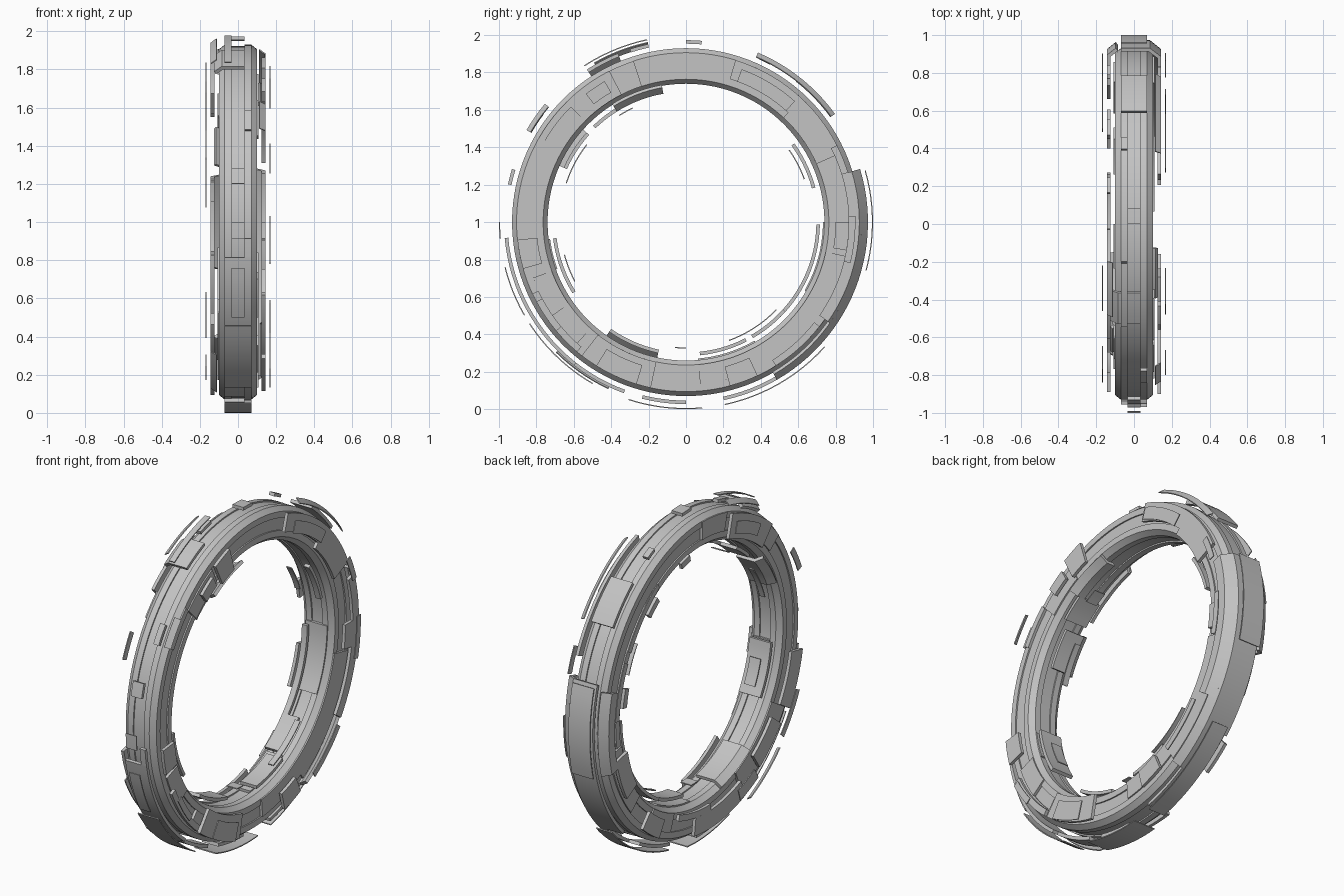
import bpy
import bmesh
import math
from mathutils import Vector

default_cube = bpy.data.objects.get("Cube")
if default_cube:
    bpy.data.objects.remove(default_cube, do_unlink=True)

# Single matte metal colour
metal = bpy.data.materials.new("plain_grey_metal")
grey = (0.55, 0.55, 0.55, 1)
metal.use_nodes = True
metal.diffuse_color = grey
metal.node_tree.nodes["Principled BSDF"].inputs["Base Color"].default_value = grey

# Ring cross-section: one quarter is mirrored into sixteen stations (x, radius)
MIDDLE = 0.835
quarter = [(0.035, 0.095), (0.07, 0.095), (0.1, 0.071), (0.1, 0.035)]
right_half = quarter + [(x, -h) for x, h in reversed(quarter)]
loop = right_half + [(-x, h) for x, h in reversed(right_half)]
loop = loop[-2:] + loop[:-2]
STATIONS = [Vector((x, MIDDLE + h)) for x, h in loop]
COUNT = len(STATIONS)


def segment_normal(i):
    t = (STATIONS[(i + 1) % COUNT] - STATIONS[i % COUNT]).normalized()
    return Vector((-t.y, t.x))


def shifted(i, first, last, offset):
    """Station moved outward: mitred inside a plate, square at its two edges."""
    a = segment_normal(max(i - 1, first))
    b = segment_normal(min(i, last - 1))
    return STATIONS[i % COUNT] + (a + b) / (1 + a.dot(b)) * offset


def sweep(bm, profile, start, end, step):
    """Sweep a closed profile around the ring axis between two angles."""
    full = end - start >= 360
    parts = max(2, math.ceil((end - start) / step))
    rows = []
    for k in range(parts if full else parts + 1):
        a = math.radians(start + (end - start) * k / parts)
        rows.append([bm.verts.new((p.x, p.y * math.cos(a), 1 + p.y * math.sin(a)))
                     for p in profile])
    n = len(profile)
    for k in range(parts):
        one, two = rows[k], rows[(k + 1) % len(rows)]
        for j in range(n):
            m = (j + 1) % n
            bm.faces.new((one[j], one[m], two[m], two[j]))
    if not full:
        bm.faces.new(rows[0])
        bm.faces.new(rows[-1])


def finish(bm, name):
    bmesh.ops.recalc_face_normals(bm, faces=bm.faces[:])
    mesh = bpy.data.meshes.new(name)
    bm.to_mesh(mesh)
    bm.free()
    mesh.materials.append(metal)
    obj = bpy.data.objects.new(name, mesh)
    bpy.context.collection.objects.link(obj)
    bpy.ops.object.select_all(action="DESELECT")
    obj.select_set(True)
    bpy.context.view_layer.objects.active = obj
    bpy.ops.object.shade_smooth_by_angle(angle=math.radians(25))


def plates(name, layer, layout):
    """Each plate spans (start angle, end angle, first station, last station)."""
    bm = bmesh.new()
    inner, outer = layer
    for start, end, first, last in layout:
        span = range(first, last + 1)
        profile = [shifted(i, first, last, outer) for i in span]
        profile += [shifted(i, first, last, inner) for i in reversed(span)]
        sweep(bm, profile, start, end, 3)
    finish(bm, name)


# Main ring with a shallow groove along the middle of every side
bm = bmesh.new()
section = []
for i in range(COUNT):
    section.append(STATIONS[i])
    if i % 4 == 1:
        sink = segment_normal(i) * 0.008
        section += [STATIONS[i] - sink, STATIONS[(i + 1) % COUNT] - sink]
sweep(bm, section, 0, 360, 3)
finish(bm, "main_ring")

FLUSH = (-0.01, 0.008)
LOW = (0.024, 0.043)
HIGH = (0.064, 0.07)

# Plates around the rim
plates("rim_armour", LOW, [
    (85, 90, 1, 2), (102, 108, 0, 1), (112, 123, 15, 18), (143, 150, 2, 3),
    (163, 168, 1, 2), (185, 191, 2, 3), (191, 232, 0, 3), (232, 250, 0, 2),
    (256, 270, 0, 2), (282, 300, 1, 3), (315, 377, 0, 4), (36, 52, 0, 3),
    (62, 66, 0, 1), (300, 315, 2, 4)])
plates("rim_thin_plates", HIGH, [
    (102, 123, 0, 1), (180, 185, 1, 2), (213, 240, 0, 3), (252, 275, 0, 3),
    (282, 318, 1, 3), (345, 376, 0, 3), (36, 67, 3, 4), (140, 150, 3, 4),
    (194, 210, 1, 2), (102, 120, 15, 16), (225, 245, 15, 16)])

# Plates on the left face
plates("left_flush_panels", FLUSH, [
    (135, 150, 4, 5), (117, 135, 5, 7), (200, 215, 5, 7),
    (228, 245, 5, 6), (275, 300, 5, 7), (300, 348, 4, 7)])
plates("left_armour", LOW, [
    (108, 117, 4, 7), (47, 73, 4, 6), (24, 47, 4, 7), (325, 377, 3, 5),
    (186, 196, 4, 6), (205, 230, 4, 5), (232, 258, 4, 7), (285, 295, 4, 6),
    (120, 128, 5, 6), (350, 360, 5, 6)])
plates("left_thin_plates", HIGH, [
    (48, 70, 5, 6), (17, 27, 4, 5), (346, 362, 4, 5), (238, 253, 4, 6),
    (208, 220, 4, 5), (302, 322, 4, 5)])

# Plates on the right face
plates("right_flush_panels", FLUSH, [
    (132, 142, 13, 15), (212, 246, 12, 15), (290, 306, 12, 14), (320, 350, 12, 14),
    (90, 105, 13, 15)])
plates("right_armour", LOW, [
    (105, 132, 12, 15), (191, 212, 13, 15), (218, 236, 12, 14), (247, 278, 13, 15),
    (268, 290, 12, 13), (345, 375, 14, 16), (330, 348, 12, 14), (46, 54, 12, 13),
    (8, 16, 12, 13), (72, 78, 12, 13), (300, 312, 13, 15)])
plates("right_thin_plates", HIGH, [
    (30, 56, 14, 15), (5, 26, 14, 15), (106, 122, 13, 14), (205, 222, 14, 15),
    (240, 252, 13, 14), (148, 158, 14, 15)])

# Plates inside the opening
plates("bore_flush_panels", FLUSH, [
    (330, 360, 8, 11), (187, 200, 8, 10), (275, 300, 9, 11)])
plates("bore_armour", LOW, [
    (100, 122, 7, 9), (122, 134, 8, 11), (138, 156, 9, 12), (15, 36, 8, 9),
    (187, 212, 8, 11), (235, 258, 9, 12), (276, 297, 8, 10), (300, 318, 9, 11),
    (318, 359, 10, 11)])
plates("bore_thin_plates", HIGH, [
    (115, 122, 9, 10), (142, 162, 10, 11), (20, 35, 10, 11), (265, 270, 9, 10),
    (195, 208, 9, 10), (290, 316, 8, 9)])
